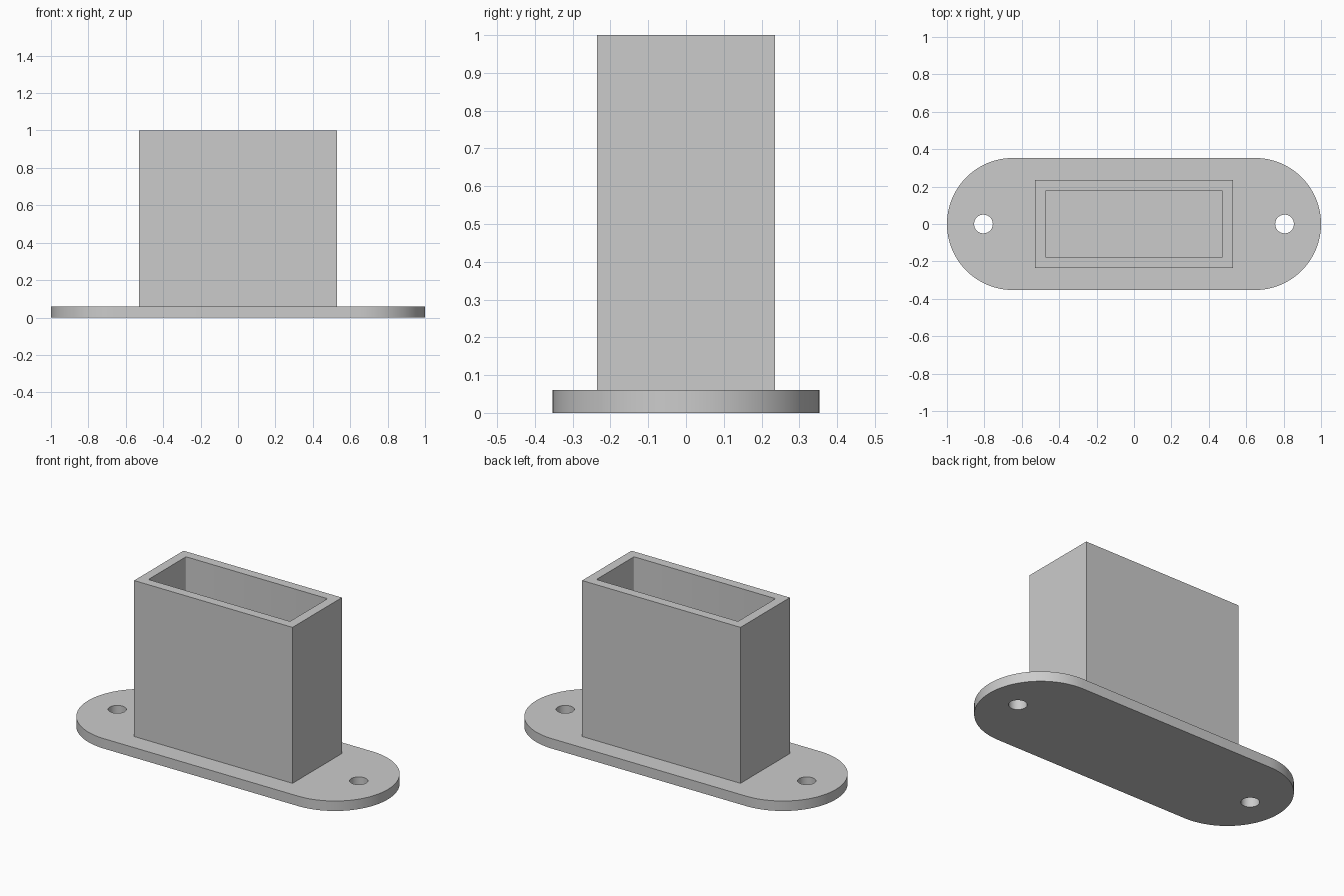
import bpy
import bmesh
from math import cos, sin, pi, radians

cube = bpy.data.objects.get("Cube")
if cube:
    bpy.data.objects.remove(cube, do_unlink=True)

PLATE_TOP = 0.06
PLATE_RADIUS = 0.353
HOLE_X, HOLE_RADIUS = 0.805, 0.05

grey = bpy.data.materials.new("light grey")
grey.use_nodes = True
colour = (0.6, 0.6, 0.6, 1)
grey.diffuse_color = colour
grey.node_tree.nodes["Principled BSDF"].inputs["Base Color"].default_value = colour


def rounded_outline(half_x, half_y, radius, steps):
    """Counter-clockwise rectangle outline with rounded corners."""
    points = []
    for corner, (sx, sy) in enumerate([(1, 1), (-1, 1), (-1, -1), (1, -1)]):
        for i in range(steps + 1):
            a = (corner + i / steps) * pi / 2
            points.append((sx * (half_x - radius) + radius * cos(a),
                           sy * (half_y - radius) + radius * sin(a)))
    return points


def prism(name, outline, bottom, top):
    """Closed solid made by extruding an outline upwards."""
    bm = bmesh.new()
    face = bm.faces.new([bm.verts.new((x, y, bottom)) for x, y in outline])
    grown = bmesh.ops.extrude_face_region(bm, geom=[face])["geom"]
    verts = [v for v in grown if isinstance(v, bmesh.types.BMVert)]
    bmesh.ops.translate(bm, verts=verts, vec=(0, 0, top - bottom))
    bmesh.ops.remove_doubles(bm, verts=bm.verts, dist=0.0001)
    bmesh.ops.recalc_face_normals(bm, faces=bm.faces)
    mesh = bpy.data.meshes.new(name)
    bm.to_mesh(mesh)
    bm.free()
    obj = bpy.data.objects.new(name, mesh)
    bpy.context.collection.objects.link(obj)
    mesh.materials.append(grey)
    return obj


def activate(obj):
    bpy.ops.object.select_all(action="DESELECT")
    obj.select_set(True)
    bpy.context.view_layer.objects.active = obj


def cut(obj, cutter):
    """Subtract the cutter from the object, then discard the cutter."""
    cutter.hide_render = True
    mod = obj.modifiers.new("cut", "BOOLEAN")
    mod.operation = "DIFFERENCE"
    mod.solver = "EXACT"
    mod.object = cutter
    activate(obj)
    bpy.ops.object.modifier_apply(modifier=mod.name)
    bpy.data.objects.remove(cutter, do_unlink=True)


# Base plate with round ends and two screw holes
plate = prism("base_plate", rounded_outline(1, PLATE_RADIUS, PLATE_RADIUS, 24), 0, PLATE_TOP)
for side in (-1, 1):
    circle = [(side * HOLE_X + x, y) for x, y in
              rounded_outline(HOLE_RADIUS, HOLE_RADIUS, HOLE_RADIUS, 10)]
    cut(plate, prism("hole_cutter", circle, -0.1, 0.2))

# Rectangular open sleeve standing on the plate
sleeve = prism("socket_sleeve", [(0.528, 0.235), (-0.528, 0.235), (-0.528, -0.235), (0.528, -0.235)],
               PLATE_TOP, 1)
cut(sleeve, prism("socket_cutter", rounded_outline(0.472, 0.179, 0.006, 4), 0, 1.1))

# Smooth round walls, sharp edges elsewhere
for part in (plate, sleeve):
    activate(part)
    bpy.ops.object.shade_smooth_by_angle(angle=radians(30))
